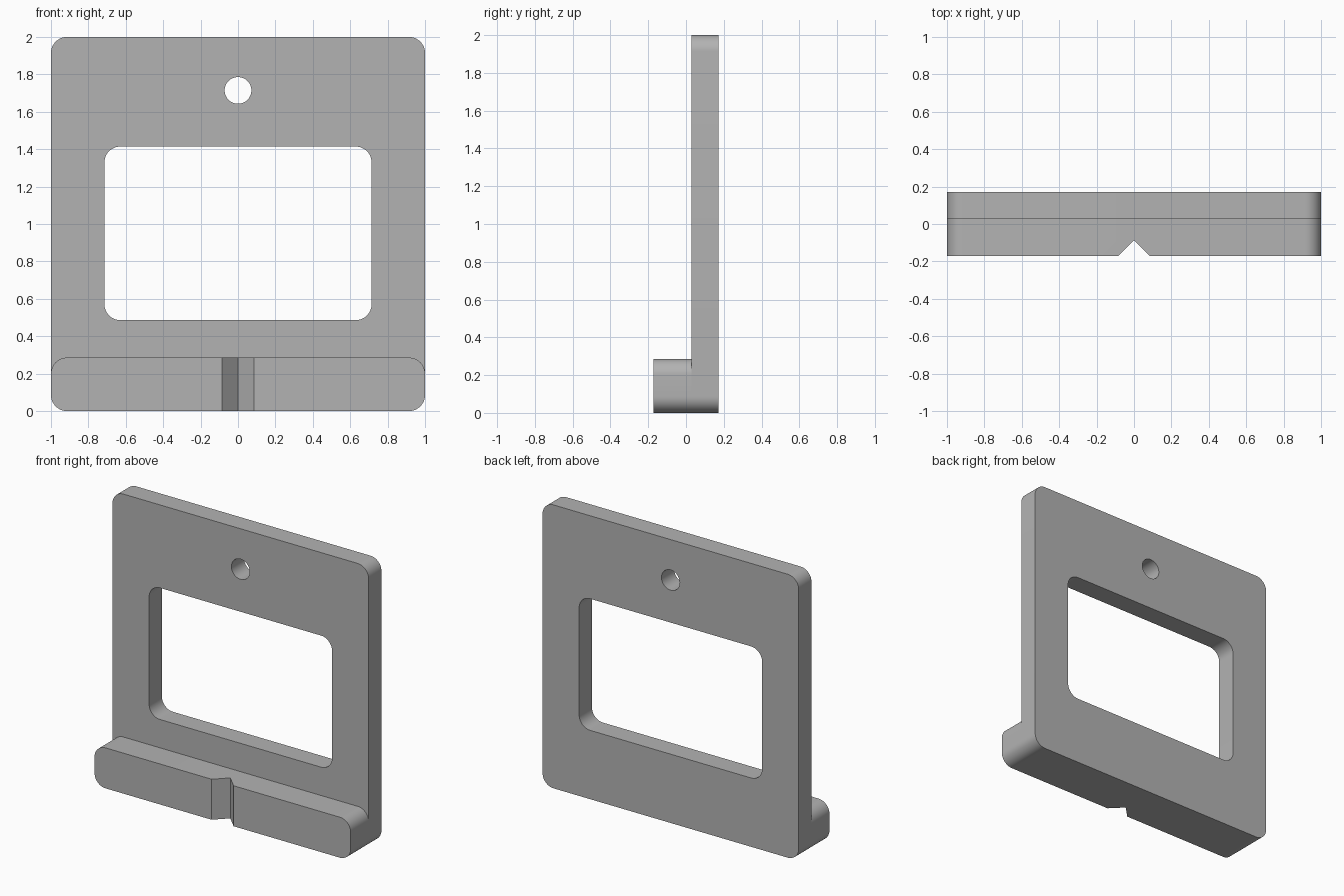
import bpy
import bmesh
from math import cos, sin, pi, radians

cube = bpy.data.objects.get("Cube")
if cube:
    bpy.data.objects.remove(cube, do_unlink=True)

UNIT = 2 / 7                  # height of the ledge
RADIUS = 0.3 * UNIT           # rounding of all corners
FRONT, SEAM, BACK = -0.6 * UNIT, 0.1 * UNIT, 0.6 * UNIT

grey = bpy.data.materials.new("plain grey")
grey.use_nodes = True
colour = (0.45, 0.45, 0.45, 1)
grey.diffuse_color = colour
grey.node_tree.nodes["Principled BSDF"].inputs["Base Color"].default_value = colour


def arc(cx, cz, r, start, sweep, steps):
    return [(cx + r * cos(start + sweep * i / steps),
             cz + r * sin(start + sweep * i / steps)) for i in range(steps + 1)]


def rounded_rect(half_width, bottom, top, r=RADIUS):
    x, lo, hi = half_width - r, bottom + r, top - r
    corners = [(x, hi), (-x, hi), (-x, lo), (x, lo)]
    return [p for i, (cx, cz) in enumerate(corners)
            for p in arc(cx, cz, r, i * pi / 2, pi / 2, 12)]


def slab(name, outlines, y0, y1):
    """Fill the outlines (inner ones become holes) and extrude from y0 to y1."""
    curve = bpy.data.curves.new(name, "CURVE")
    curve.dimensions = "2D"
    curve.fill_mode = "BOTH"
    curve.extrude = (y1 - y0) / 2
    for points in outlines:
        spline = curve.splines.new("POLY")
        spline.points.add(len(points) - 1)
        for vert, (x, z) in zip(spline.points, points):
            vert.co = (x, z, 0, 1)
        spline.use_cyclic_u = True
    obj = bpy.data.objects.new(name, curve)
    bpy.context.collection.objects.link(obj)
    obj.rotation_euler.x = pi / 2
    obj.location.y = (y0 + y1) / 2
    bpy.ops.object.select_all(action="DESELECT")
    obj.select_set(True)
    bpy.context.view_layer.objects.active = obj
    bpy.ops.object.convert(target="MESH")
    obj = bpy.context.object
    obj.name = name
    bpy.ops.object.transform_apply(location=True, rotation=True, scale=True)
    # weld caps to the walls
    bm = bmesh.new()
    bm.from_mesh(obj.data)
    bmesh.ops.remove_doubles(bm, verts=bm.verts, dist=1e-5)
    bmesh.ops.recalc_face_normals(bm, faces=bm.faces)
    bm.to_mesh(obj.data)
    bm.free()
    obj.data.materials.clear()
    obj.data.materials.append(grey)
    return obj


def finish(obj):
    bpy.ops.object.select_all(action="DESELECT")
    obj.select_set(True)
    bpy.context.view_layer.objects.active = obj
    bpy.ops.object.shade_smooth_by_angle(angle=radians(30))


# Upright plate with window and hanging hole
window = rounded_rect(2.5 * UNIT, 1.7 * UNIT, 4.95 * UNIT)
hole = arc(0, 6 * UNIT, UNIT / 4, 0, 2 * pi, 48)[:-1]
plate = slab("back_plate", [rounded_rect(1, 0, 2), window, hole], SEAM, BACK)
finish(plate)

# Front ledge
ledge = slab("front_ledge", [rounded_rect(1, 0, UNIT)], FRONT, SEAM)

# V-shaped notch through the ledge: a square bar turned on its edge
bpy.ops.mesh.primitive_cube_add(size=RADIUS * 2 ** 0.5, location=(0, FRONT, UNIT / 2),
                                rotation=(0, 0, pi / 4))
cutter = bpy.context.object
cutter.name = "notch_cutter"
cutter.scale.z = 5
cutter.hide_render = True
cut = ledge.modifiers.new("notch", "BOOLEAN")
cut.operation = "DIFFERENCE"
cut.solver = "EXACT"
cut.object = cutter
bpy.ops.object.select_all(action="DESELECT")
ledge.select_set(True)
bpy.context.view_layer.objects.active = ledge
bpy.ops.object.modifier_apply(modifier=cut.name)
bpy.data.objects.remove(cutter, do_unlink=True)
finish(ledge)
